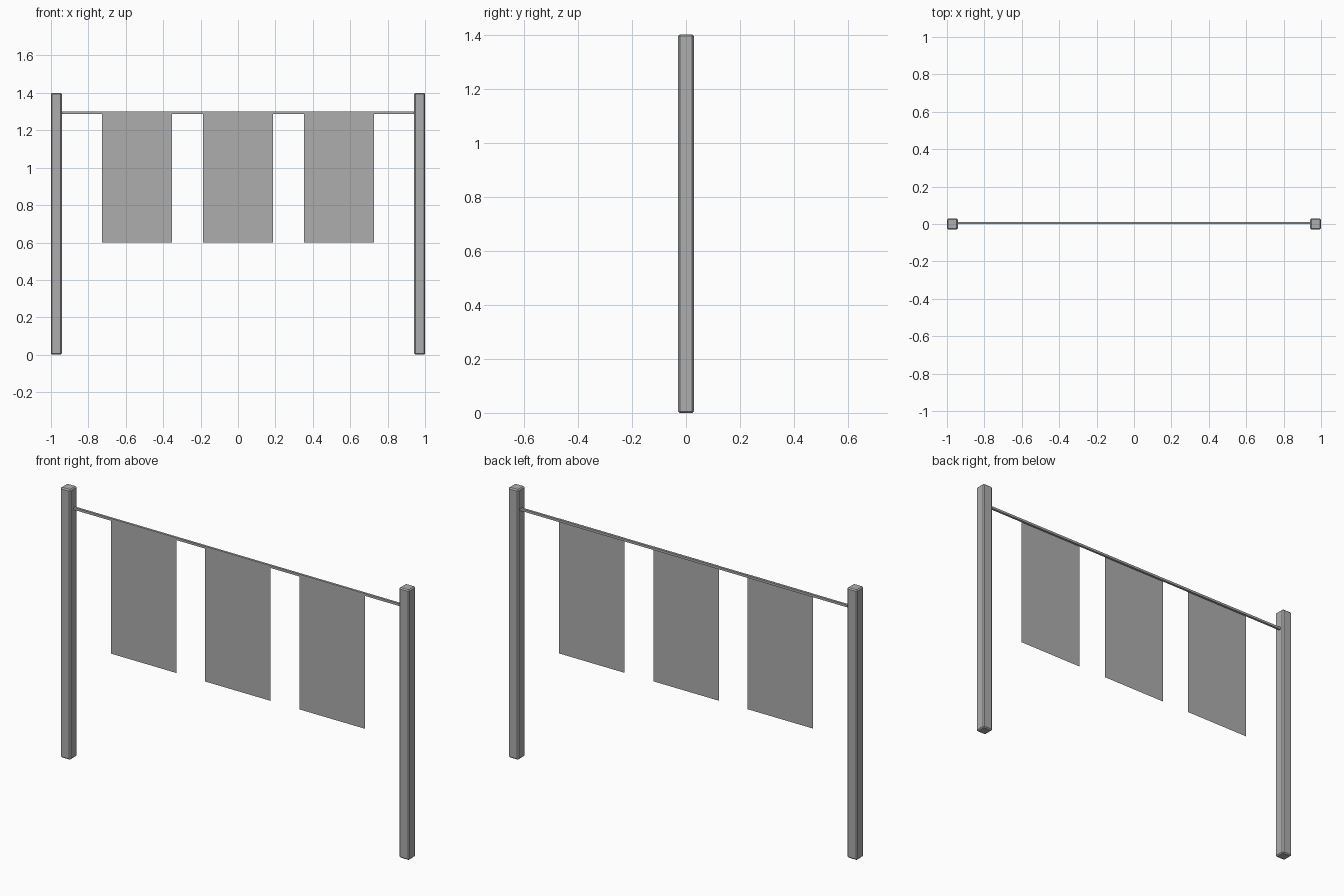
import bpy

cube = bpy.data.objects.get("Cube")
if cube:
    bpy.data.objects.remove(cube, do_unlink=True)

GREY = (0.42, 0.42, 0.42, 1.0)
grey = bpy.data.materials.new("plain_grey")
grey.use_nodes = True
grey.diffuse_color = GREY
grey.node_tree.nodes["Principled BSDF"].inputs["Base Color"].default_value = GREY


def box(name, centre, size, chamfer=0.0):
    """Box with optional flat chamfered edges."""
    bpy.ops.mesh.primitive_cube_add(size=1, location=centre)
    obj = bpy.context.object
    obj.name = name
    obj.scale = size
    bpy.ops.object.transform_apply(location=False, rotation=False, scale=True)
    obj.data.materials.append(grey)
    if chamfer:
        bevel = obj.modifiers.new("chamfer", 'BEVEL')
        bevel.width = chamfer
        bevel.segments = 1
    return obj


def sheet(name, x, y, bottom, top, width):
    """Single upright rectangle of cloth."""
    half = width / 2
    mesh = bpy.data.meshes.new(name)
    mesh.from_pydata([(-half, 0, bottom), (half, 0, bottom),
                      (half, 0, top), (-half, 0, top)], [], [(0, 1, 2, 3)])
    mesh.materials.append(grey)
    obj = bpy.data.objects.new(name, mesh)
    obj.location = (x, y, 0)
    bpy.context.collection.objects.link(obj)
    return obj


# Posts at both ends
HEIGHT, POST = 1.4, 0.058
for side, sign in (("left", 1), ("right", -1)):
    box(f"{side}_post", (sign * (1 - POST / 2), 0, HEIGHT / 2),
        (POST, POST, HEIGHT), chamfer=0.006)

# Thin rail between the posts
box("rail", (0, 0.006, 1.294), (1.9, 0.012, 0.012))

# Hanging cloths in front of the rail
for name, x in (("right_cloth", -0.54), ("middle_cloth", 0), ("left_cloth", 0.54)):
    sheet(name, x, -0.001, 0.6, 1.3, 0.376)
